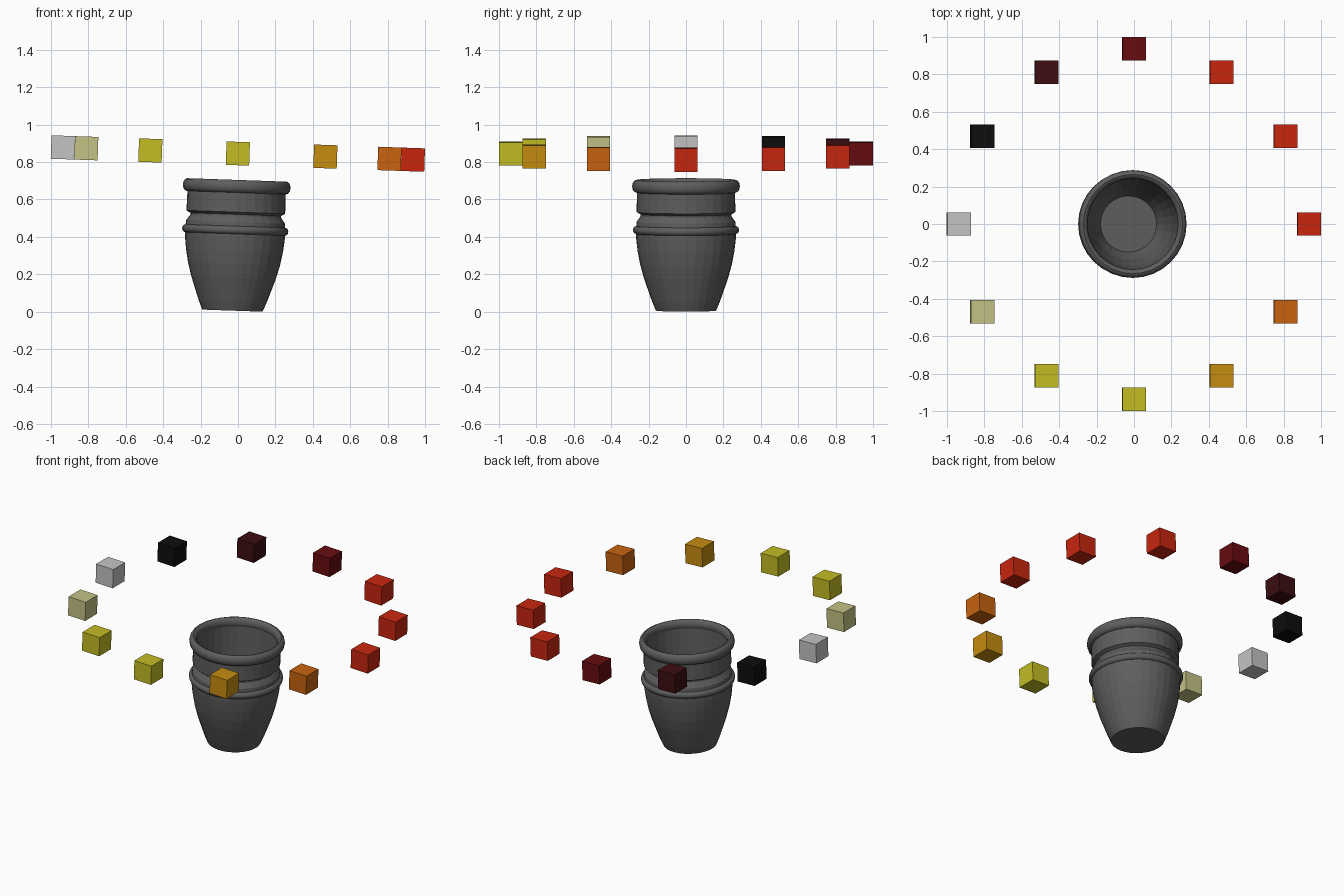
import bpy, bmesh, math
from mathutils import Matrix, Vector

if "Cube" in bpy.data.objects:
    bpy.data.objects.remove(bpy.data.objects["Cube"], do_unlink=True)

SIDES = 32
# Everything leans slightly towards +x around the pot's base
LEAN = Matrix.Translation((-0.03, 0, 0.006)) @ Matrix.Rotation(math.radians(2), 4, 'Y')


def make_material(name, hex_code):
    srgb = [int(hex_code[i:i + 2], 16) / 255 for i in (0, 2, 4)]
    colour = [c / 12.92 if c < 0.04 else ((c + 0.055) / 1.055) ** 2.4 for c in srgb] + [1]
    mat = bpy.data.materials.new(name)
    mat.use_nodes = True
    mat.diffuse_color = colour
    node = next(n for n in mat.node_tree.nodes if n.type == 'BSDF_PRINCIPLED')
    node.inputs["Base Color"].default_value = colour
    return mat


def add_object(name, bm, mat, matrix):
    bmesh.ops.recalc_face_normals(bm, faces=bm.faces)
    mesh = bpy.data.meshes.new(name)
    bm.to_mesh(mesh)
    bm.free()
    mesh.materials.append(mat)
    obj = bpy.data.objects.new(name, mesh)
    bpy.context.collection.objects.link(obj)
    obj.matrix_world = matrix
    return obj


def lathe(name, profile, mat, closed=False):
    """Spin a (radius, height) profile; a radius of 0 becomes a pole."""
    bm = bmesh.new()
    verts = [bm.verts.new((r, 0, z)) for r, z in profile]
    edges = [bm.edges.new(pair) for pair in zip(verts, verts[1:])]
    if closed:
        edges.append(bm.edges.new((verts[-1], verts[0])))
    bmesh.ops.spin(bm, geom=verts + edges, axis=(0, 0, 1), cent=(0, 0, 0),
                   angle=math.tau, steps=SIDES)
    bmesh.ops.remove_doubles(bm, verts=bm.verts, dist=0.0005)
    return add_object(name, bm, mat, LEAN)


def bead(name, radius, height, thick, tall, mat):
    """Rounded ring around the pot."""
    steps = [math.tau * i / 12 for i in range(12)]
    ring = lathe(name, [(radius + thick * math.cos(a), height + tall * math.sin(a))
                        for a in steps], mat, closed=True)
    bpy.ops.object.select_all(action='DESELECT')
    ring.select_set(True)
    bpy.context.view_layer.objects.active = ring
    bpy.ops.object.shade_smooth_by_angle(angle=math.radians(40))


# Pot: bulging outer wall, groove and collar, then the inner wall and floor
pot_grey = make_material("pot_grey", "5e5e5e")
outer = [(0, 0), (0.161, 0), (0.182, 0.05), (0.203, 0.11), (0.227, 0.18),
         (0.246, 0.25), (0.259, 0.32), (0.266, 0.38), (0.268, 0.43),
         (0.264, 0.475), (0.243, 0.505), (0.243, 0.515), (0.264, 0.527), (0.262, 0.665)]
inner = [(0.248, 0.665), (0.24, 0.45), (0.225, 0.28), (0.19, 0.12), (0.15, 0.015), (0, 0.015)]
lathe("pot_body", outer + inner, pot_grey)
bead("pot_rim", 0.265, 0.665, 0.023, 0.034, pot_grey)
bead("pot_band", 0.263, 0.431, 0.021, 0.022, pot_grey)

# Floating ring of coloured cubes, counter-clockwise from +x
palette = {name: make_material(name, code) for name, code in (
    ("red", "c8260f"), ("maroon", "680c10"), ("dark_maroon", "3c0e11"),
    ("black", "0d0d0d"), ("light_grey", "c4c4c4"), ("pale_yellow", "c3c285"),
    ("yellow", "c3bd24"), ("amber", "c68d10"), ("orange", "c8630f"))}
order = ["red", "red", "red", "maroon", "dark_maroon", "black", "light_grey",
         "pale_yellow", "yellow", "yellow", "amber", "orange"]
for i, colour in enumerate(order):
    angle = math.tau * i / len(order)
    spot = Vector((0.936 * math.cos(angle), 0.936 * math.sin(angle), 0.84))
    bm = bmesh.new()
    bmesh.ops.create_cube(bm, size=0.125)
    add_object(f"{colour}_cube_{i + 1}", bm, palette[colour], LEAN @ Matrix.Translation(spot))
